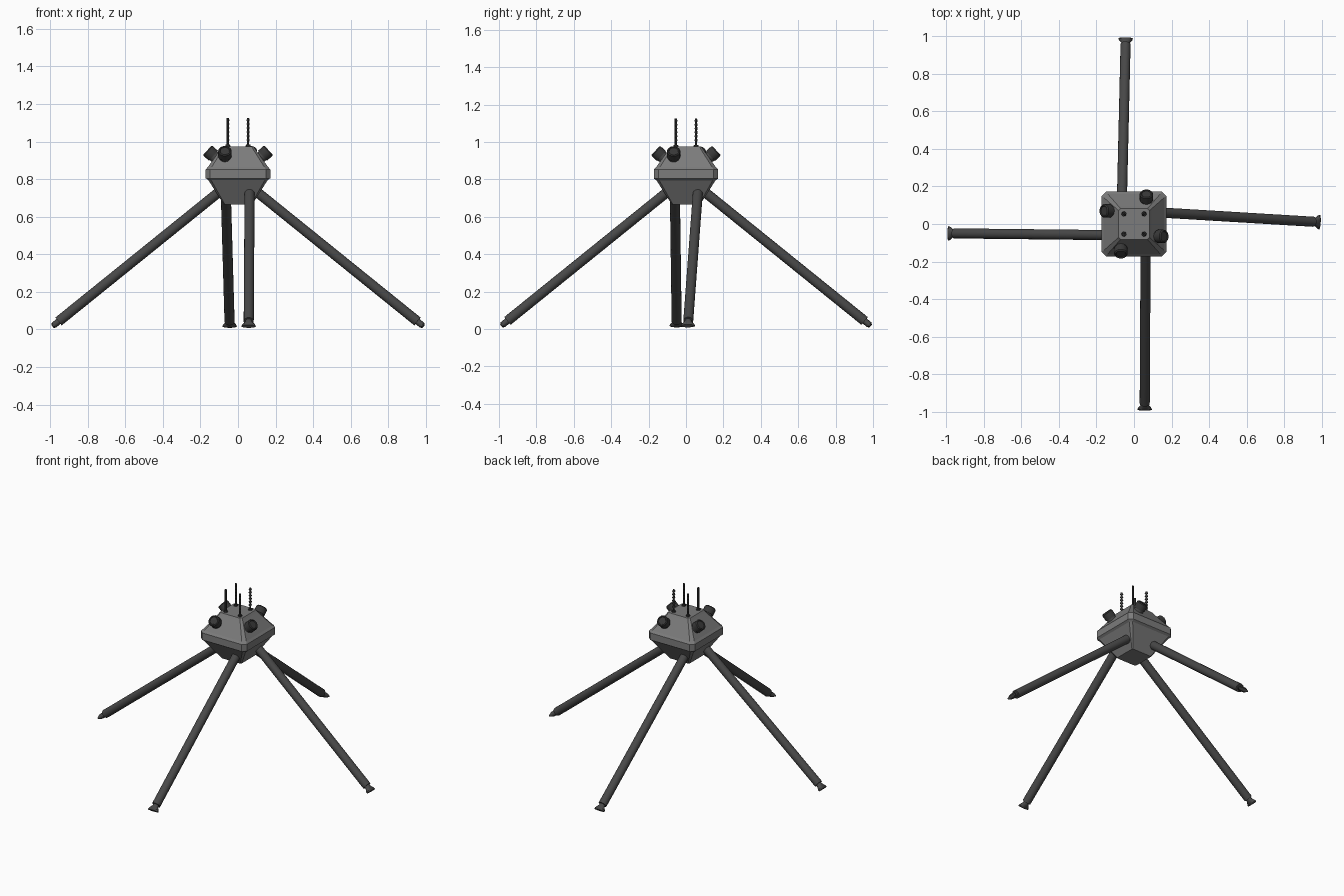
import bpy, bmesh, math
from mathutils import Vector, Matrix

if "Cube" in bpy.data.objects:
    bpy.data.objects.remove(bpy.data.objects["Cube"])


def material(name, v):
    m = bpy.data.materials.new(name)
    m.diffuse_color = (v, v, v * 1.0, 1)
    m.use_nodes = True
    m.node_tree.nodes["Principled BSDF"].inputs["Base Color"].default_value = m.diffuse_color
    return m


HULL = material("hull grey", 0.2)
DARK = material("dark metal", 0.065)
HEAD = material("lens housing black", 0.04)
ROD = material("antenna charcoal", 0.035)


def loft(name, sections, mat, origin=(0, 0, 0), axis=(0, 0, 1), side=None, smooth=False):
    """Skin a list of (distance, outline points) sections along an axis."""
    w = Vector(axis).normalized()
    u = Vector(side) if side else w.orthogonal()
    u = (u - w * u.dot(w)).normalized()
    v = w.cross(u)
    o = Vector(origin)
    bm = bmesh.new()
    rings = [[bm.verts.new(o + w * d + u * x + v * y) for x, y in pts] for d, pts in sections]
    n = len(rings[0])
    for a, b in zip(rings, rings[1:]):
        for i in range(n):
            bm.faces.new((a[i], a[(i + 1) % n], b[(i + 1) % n], b[i]))
    bm.faces.new(rings[0][::-1])
    bm.faces.new(rings[-1])
    bmesh.ops.recalc_face_normals(bm, faces=bm.faces)
    me = bpy.data.meshes.new(name)
    bm.to_mesh(me)
    bm.free()
    me.materials.append(mat)
    ob = bpy.data.objects.new(name, me)
    bpy.context.collection.objects.link(ob)
    if smooth:
        bpy.ops.object.select_all(action='DESELECT')
        ob.select_set(True)
        bpy.context.view_layer.objects.active = ob
        bpy.ops.object.shade_smooth_by_angle(angle=math.radians(35))
    return ob


def circle(rx, ry=None, n=16):
    ry = ry or rx
    return [(rx * math.cos(2 * math.pi * i / n), ry * math.sin(2 * math.pi * i / n)) for i in range(n)]


def octagon(h, c):
    k = h - c
    return [(h, -k), (h, k), (k, h), (-k, h), (-h, k), (-h, -k), (-k, -h), (k, -h)]


# Faceted hull with a vertical waist band and tapered top and bottom
hull = [(0.665, 0.075, 0.006), (0.795, 0.158, 0.015), (0.805, 0.172, 0.024),
        (0.852, 0.172, 0.024), (0.865, 0.16, 0.02), (0.96, 0.092, 0.012), (0.975, 0.082, 0.01)]
loft("hull", [(z, octagon(h, c)) for z, h, c in hull], HULL, side=(1, 0, 0))

# Four splayed legs, each ending in a flattened flared foot
legs = {
    "right": ((0.06, 0.066, 0.765), (0.955, 0.012, 0.043)),
    "left": ((-0.06, -0.06, 0.765), (-0.955, -0.05, 0.043)),
    "back": ((-0.066, 0.06, 0.765), (-0.045, 0.955, 0.043)),
    "front": ((0.062, -0.06, 0.765), (0.057, -0.955, 0.043)),
}
for name, (a, b) in legs.items():
    a, b = Vector(a), Vector(b)
    d = b - a
    flat = d.cross(Vector((0, 0, 1)))
    loft(name + "_leg", [(0, circle(0.027)), (d.length, circle(0.027))], DARK, a, d, smooth=True)
    foot = [(-0.012, 0.018, 0.018), (0.01, 0.019, 0.017), (0.032, 0.036, 0.017), (0.042, 0.039, 0.01)]
    loft(name + "_foot", [(t, circle(rx, ry)) for t, rx, ry in foot], DARK, b, d, flat, smooth=True)

# Four sensor pods tilted up and out of the sloping hull sides
pods = {"right": (0, -0.066), "back": (90, -0.066), "left": (180, -0.07), "front": (270, -0.07)}
for name, (angle, off) in pods.items():
    rot = Matrix.Rotation(math.radians(angle), 3, 'Z')
    o = rot @ Vector((0.098, off, 0.895))
    axis = rot @ Vector((0.74, 0, 0.67))
    loft(name + "_sensor_barrel", [(0, circle(0.031)), (0.05, circle(0.031))], DARK, o, axis, smooth=True)
    loft(name + "_sensor_head",
         [(0.044, circle(0.036)), (0.082, circle(0.036)), (0.088, circle(0.031)),
          (0.088, circle(0.027)), (0.083, circle(0.024))], HEAD, o, axis, smooth=True)

# Four antennas on the roof; three carry flattened beads
for sx, sy, bead in ((1, 1, (1, 1, 0)), (1, -1, (1, -1, 0)), (-1, 1, (1, -1, 0)), (-1, -1, None)):
    name = ("right" if sx > 0 else "left") + ("_back" if sy > 0 else "_front")
    base = (sx * 0.054, sy * 0.054, 0.97)
    loft(name + "_antenna_socket", [(0, circle(0.014, n=8)), (0.014, circle(0.012, n=8))], ROD, base)
    if bead:
        prof = [(0, 0.006)]
        for i in range(6):
            z = 0.03 + i * 0.021
            prof += [(z, 0.005), (z + 0.009, 0.011), (z + 0.018, 0.005)]
        prof.append((0.155, 0.006))
        secs = [(z, circle(r, 0.006, 8)) for z, r in prof]
    else:
        secs = [(0, circle(0.007, n=8)), (0.155, circle(0.007, n=8))]
    loft(name + "_antenna", secs, ROD, base, side=bead)
